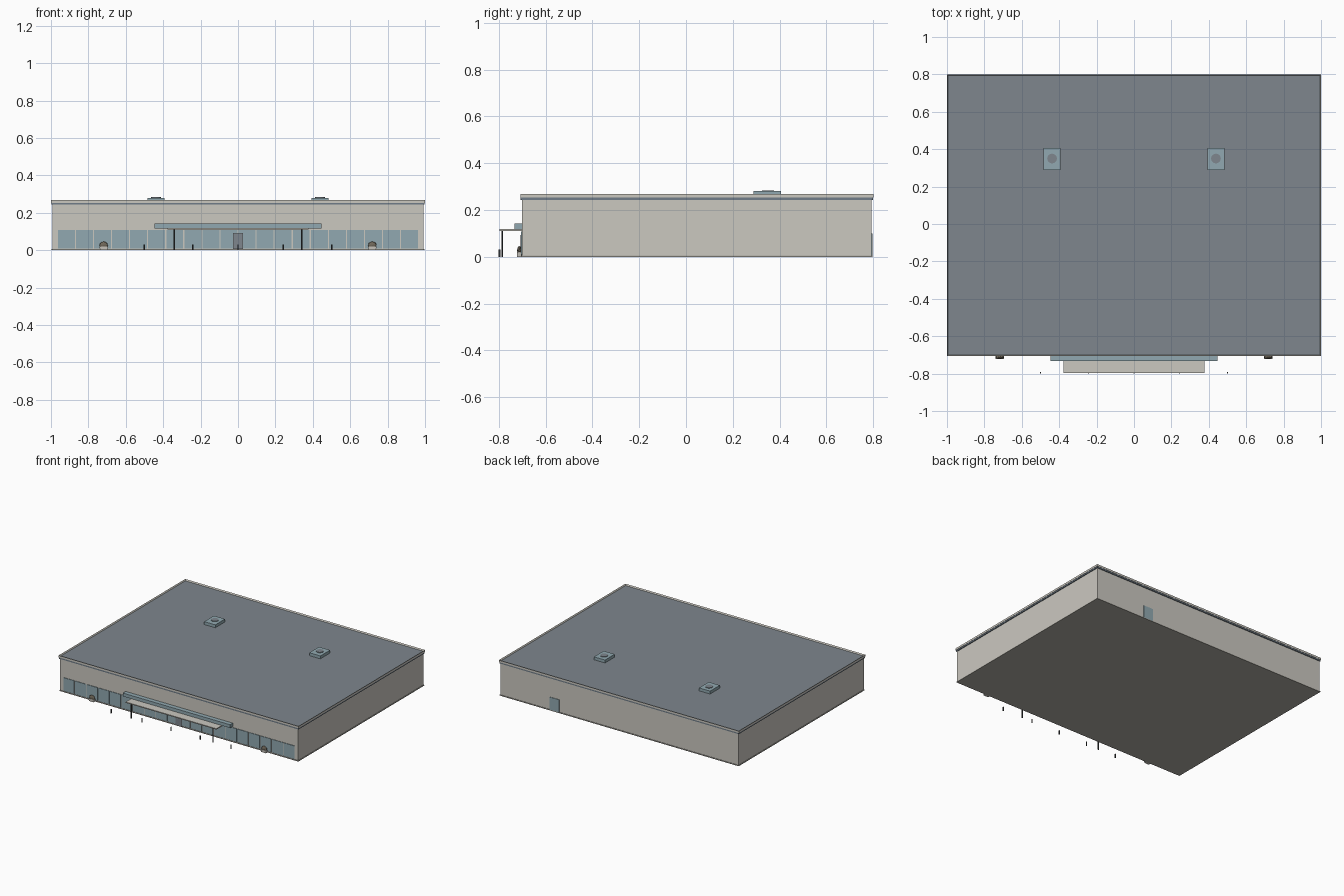
import bpy, bmesh
from mathutils import Matrix

old = bpy.data.objects.get("Cube")
if old:
    bpy.data.objects.remove(old, do_unlink=True)


def linear(c):
    return c / 12.92 if c <= 0.04045 else ((c + 0.055) / 1.055) ** 2.4


def material(name, r, g, b):
    col = [linear(v / 255) for v in (r, g, b)] + [1]
    m = bpy.data.materials.new(name)
    m.use_nodes = True
    m.diffuse_color = col
    m.node_tree.nodes["Principled BSDF"].inputs["Base Color"].default_value = col
    return m


wall = material("warm_white_wall", 203, 200, 192)
roof = material("slate_roof", 126, 134, 141)
glass = material("blue_glass", 145, 169, 177)
stripe = material("blue_grey_stripe", 112, 124, 136)
concrete = material("concrete", 176, 173, 165)
dark = material("dark_metal", 62, 64, 66)
foliage = material("brown_foliage", 112, 104, 90)


def finish(name, bm, *mats):
    me = bpy.data.meshes.new(name)
    bm.to_mesh(me)
    bm.free()
    for m in mats:
        me.materials.append(m)
    ob = bpy.data.objects.new(name, me)
    bpy.context.collection.objects.link(ob)
    return ob


def box_mesh(x, y, z):
    """Box from (min, max) ranges."""
    bm = bmesh.new()
    size = [b - a for a, b in (x, y, z)]
    mid = [(a + b) / 2 for a, b in (x, y, z)]
    bmesh.ops.create_cube(bm, size=1, matrix=Matrix.Translation(mid) @ Matrix.Diagonal((*size, 1)))
    return bm


def box(name, x, y, z, mat):
    return finish(name, box_mesh(x, y, z), mat)


def cylinder(name, x, y, z, radius, mat, sides=12):
    bm = bmesh.new()
    bmesh.ops.create_cone(bm, cap_ends=True, segments=sides, radius1=radius, radius2=radius,
                          depth=z[1] - z[0], matrix=Matrix.Translation((x, y, sum(z) / 2)))
    return finish(name, bm, mat)


def top_face(bm):
    return max(bm.faces, key=lambda f: f.calc_center_median().z)


# Main shell
box("foundation", (-0.996, 0.996), (-0.704, 0.796), (0, 0.006), concrete)
box("walls", (-0.992, 0.992), (-0.7, 0.792), (0.006, 0.243), wall)
box("trim_stripe", (-0.998, 0.998), (-0.706, 0.798), (0.243, 0.253), stripe)

# Parapet with the roof sunk inside it
bm = box_mesh((-1, 1), (-0.707, 0.8), (0.253, 0.268))
top = top_face(bm)
bmesh.ops.inset_region(bm, faces=[top], thickness=0.008)
bmesh.ops.translate(bm, verts=top.verts, vec=(0, 0, -0.01))
top.material_index = 1
finish("parapet_and_roof", bm, wall, roof)

# Row of shop windows
pitch = 0.0966
for i in range(20):
    x = (i - 10) * pitch
    box("window_%d" % (i + 1), (x + 0.003, x + pitch - 0.003), (-0.704, -0.699), (0.01, 0.109), glass)

# Doors
box("front_door_frame", (-0.028, 0.028), (-0.706, -0.699), (0.006, 0.092), dark)
for s in (-1, 1):
    box("front_door_leaf", sorted((s * 0.001, s * 0.025)), (-0.708, -0.7), (0.008, 0.089), roof)
box("back_door", (0.5, 0.58), (0.79, 0.796), (0.006, 0.1), glass)

# Entrance canopy
box("canopy_fascia", (-0.447, 0.447), (-0.733, -0.7), (0.117, 0.142), glass)
box("canopy_slab", (-0.378, 0.378), (-0.797, -0.7), (0.111, 0.118), wall)

# Parts on both sides
for s, side in ((-1, "right"), (1, "left")):
    cylinder("canopy_post_" + side, s * 0.34, -0.785, (0, 0.111), 0.004, dark)

    # Rooftop unit with fan
    x = s * 0.438
    box("rooftop_unit_" + side, (x - 0.046, x + 0.046), (0.289, 0.405), (0.257, 0.28), glass)
    cylinder("rooftop_fan_" + side, x, 0.35, (0.278, 0.284), 0.026, roof, 20)

    # Planter tapering downwards, with a shrub
    x = s * 0.718
    bm = box_mesh((x - 0.02, x + 0.02), (-0.721, -0.704), (0, 0.02))
    bmesh.ops.scale(bm, vec=(1.15, 1.15, 1), verts=top_face(bm).verts,
                    space=Matrix.Translation((-x, 0.7125, 0)))
    finish("planter_" + side, bm, wall)
    bm = bmesh.new()
    bmesh.ops.create_icosphere(bm, subdivisions=2, radius=1, matrix=Matrix.Translation((x, -0.7125, 0.027))
                               @ Matrix.Diagonal((0.023, 0.009, 0.019, 1)))
    finish("shrub_" + side, bm, foliage)

# Bollards
for i, x in enumerate((-0.5, -0.243, 0, 0.243, 0.5)):
    cylinder("bollard_%d" % (i + 1), x, -0.796, (0, 0.03), 0.004, dark)
